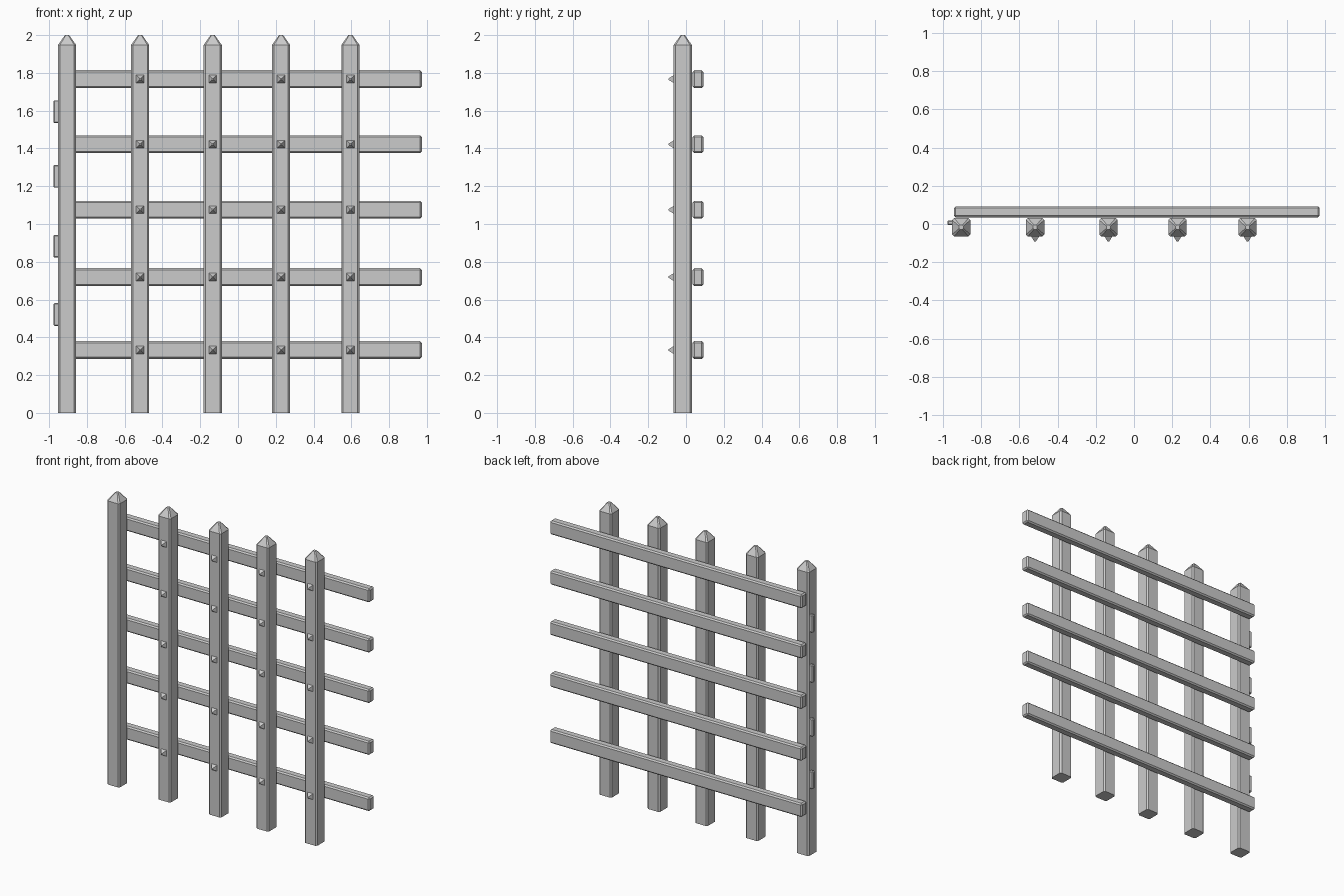
import bpy, bmesh
from math import pi
from mathutils import Matrix

if "Cube" in bpy.data.objects:
    bpy.data.objects.remove(bpy.data.objects["Cube"])


def finish(bm, name):
    bmesh.ops.recalc_face_normals(bm, faces=bm.faces)
    mesh = bpy.data.meshes.new(name)
    bm.to_mesh(mesh)
    bm.free()
    obj = bpy.data.objects.new(name, mesh)
    bpy.context.collection.objects.link(obj)
    return obj


def bar(name, lo, hi, bevel):
    bm = bmesh.new()
    size = [b - a for a, b in zip(lo, hi)]
    mid = [(a + b) / 2 for a, b in zip(lo, hi)]
    bmesh.ops.create_cube(bm, size=1, matrix=Matrix.Translation(mid) @ Matrix.Diagonal((*size, 1)))
    bmesh.ops.bevel(bm, geom=bm.edges[:], offset=bevel, segments=1, affect='EDGES')
    return finish(bm, name)


def post(name, x, y, half=0.048, c=0.01):
    # chamfered square section, lofted up to a blunt point
    bm = bmesh.new()
    rings = []
    for z, h, k in ((0, half, c), (1.948, half, c), (2.0, 0.011, 0.005)):
        a = h - k
        pts = [(h, -a), (h, a), (a, h), (-a, h), (-h, a), (-h, -a), (-a, -h), (a, -h)]
        rings.append([bm.verts.new((x + px, y + py, z)) for px, py in pts])
    for lower, upper in zip(rings, rings[1:]):
        for i in range(8):
            j = (i + 1) % 8
            bm.faces.new((lower[i], lower[j], upper[j], upper[i]))
    bm.faces.new(rings[0][::-1])
    bm.faces.new(rings[-1])
    return finish(bm, name)


def stud(name, x, z):
    # four-sided pyramid nail head pointing to the front
    bm = bmesh.new()
    m = Matrix.Translation((x, -0.078, z)) @ Matrix.Rotation(pi / 2, 4, 'X') @ Matrix.Rotation(pi / 4, 4, 'Z')
    bmesh.ops.create_cone(bm, cap_ends=True, segments=4, radius1=0.031, radius2=0.005,
                          depth=0.03, matrix=m)
    return finish(bm, name)


post_xs = (-0.905, -0.518, -0.134, 0.228, 0.595)
rail_zs = (0.333, 0.719, 1.075, 1.422, 1.767)

# upright pointed posts
for x in post_xs:
    post("post", x, -0.017)

# horizontal rails behind the posts
for z in rail_zs:
    bar("rail", (-0.943, 0.035, z - 0.047), (0.973, 0.092, z + 0.047), 0.009)

# nail heads on every crossing except the hinge post
for x in post_xs[1:]:
    for z in rail_zs:
        stud("nail_head", x, z)

# hinge plates on the outer side of the first post
for z in (0.521, 0.882, 1.252, 1.595):
    bar("hinge_plate", (-0.977, -0.006, z - 0.06), (-0.94, 0.019, z + 0.06), 0.005)
